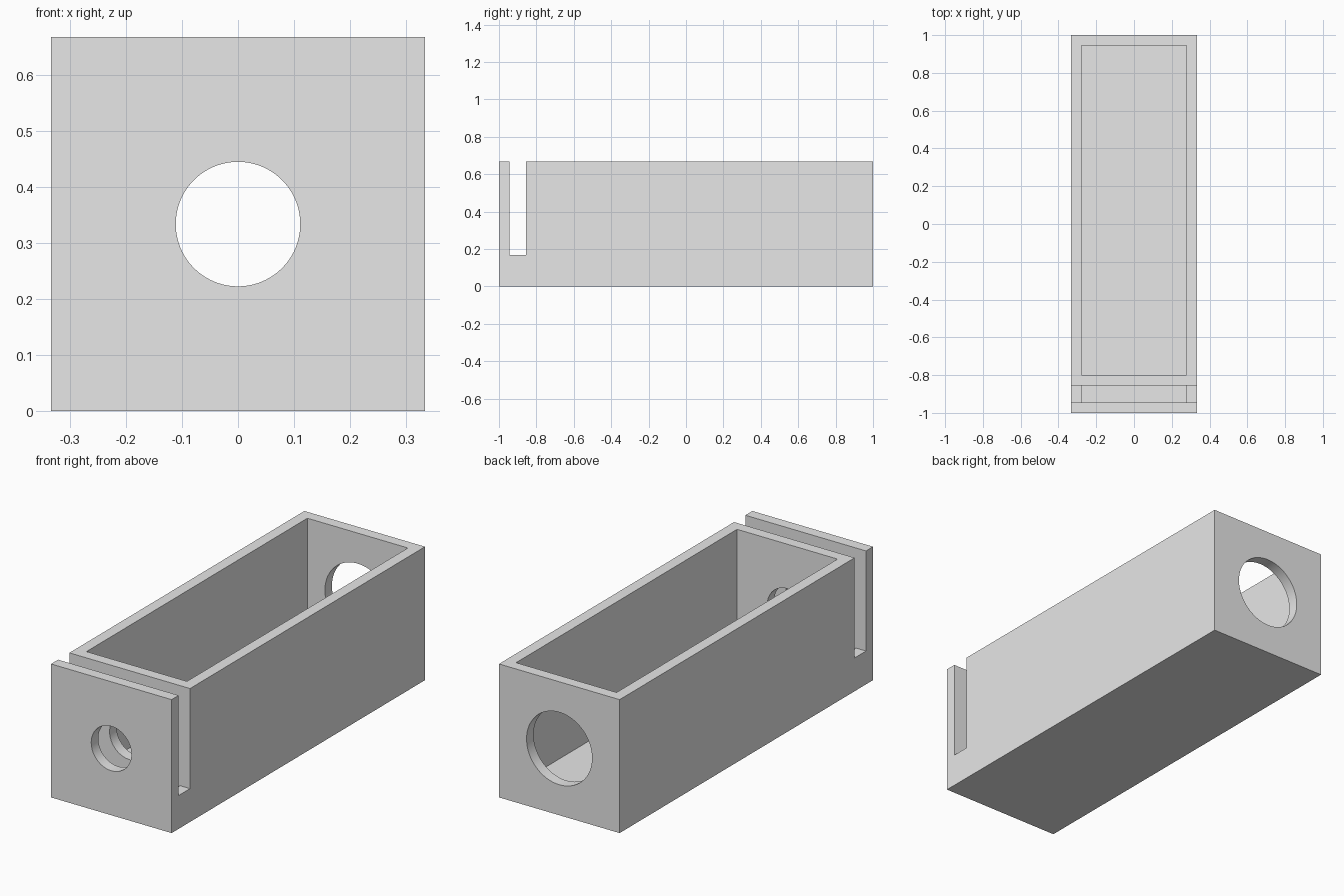
import bpy
from math import radians

if "Cube" in bpy.data.objects:
    bpy.data.objects.remove(bpy.data.objects["Cube"], do_unlink=True)

HALF_W, HEIGHT, WALL = 1 / 3, 2 / 3, 1 / 18
INNER = HALF_W - WALL          # half width of the hollow
SLOT_FRONT, SLOT_BACK = -1 + WALL, -0.855
DIVIDER_BACK = SLOT_BACK + WALL
MID = HEIGHT / 2

grey = bpy.data.materials.new("light grey")
grey.use_nodes = True
grey.diffuse_color = (0.8, 0.8, 0.8, 1)
grey.node_tree.nodes["Principled BSDF"].inputs["Base Color"].default_value = (0.8, 0.8, 0.8, 1)


def block(name, half_x, y0, y1, z0, z1):
    bpy.ops.mesh.primitive_cube_add(size=1, location=(0, (y0 + y1) / 2, (z0 + z1) / 2))
    ob = bpy.context.object
    ob.name = name
    ob.scale = (2 * half_x, y1 - y0, z1 - z0)
    bpy.ops.object.transform_apply(location=True, rotation=True, scale=True)
    return ob


def bore(name, radius, y0, y1):
    bpy.ops.mesh.primitive_cylinder_add(vertices=96, radius=radius, depth=y1 - y0,
                                        location=(0, (y0 + y1) / 2, MID),
                                        rotation=(radians(90), 0, 0))
    ob = bpy.context.object
    ob.name = name
    bpy.ops.object.transform_apply(location=True, rotation=True, scale=True)
    return ob


# Solid body and the shapes removed from it
box = block("open_box", HALF_W, -1, 1, 0, HEIGHT)
box.data.materials.append(grey)
cutters = [
    block("main_hollow", INNER, DIVIDER_BACK, 1 - WALL, WALL, 1),
    block("front_pocket", INNER, SLOT_FRONT, SLOT_BACK, WALL, 1),
    block("side_slot", 1, SLOT_FRONT, SLOT_BACK, 3 * WALL, 1.1),
    bore("front_hole", 0.111, -1.1, DIVIDER_BACK + 0.1),
    bore("back_hole", 0.181, 0.8, 1.1),
]

# Cut each shape, then discard the cutter
for cutter in cutters:
    cutter.hide_render = True
    cut = box.modifiers.new(cutter.name, "BOOLEAN")
    cut.operation = "DIFFERENCE"
    cut.solver = "EXACT"
    cut.object = cutter
    bpy.context.view_layer.objects.active = box
    bpy.ops.object.modifier_apply(modifier=cut.name)
    bpy.data.objects.remove(cutter, do_unlink=True)

# Smooth bores with crisp box edges
bpy.ops.object.select_all(action="DESELECT")
box.select_set(True)
bpy.context.view_layer.objects.active = box
bpy.ops.object.shade_smooth_by_angle(angle=radians(30))
